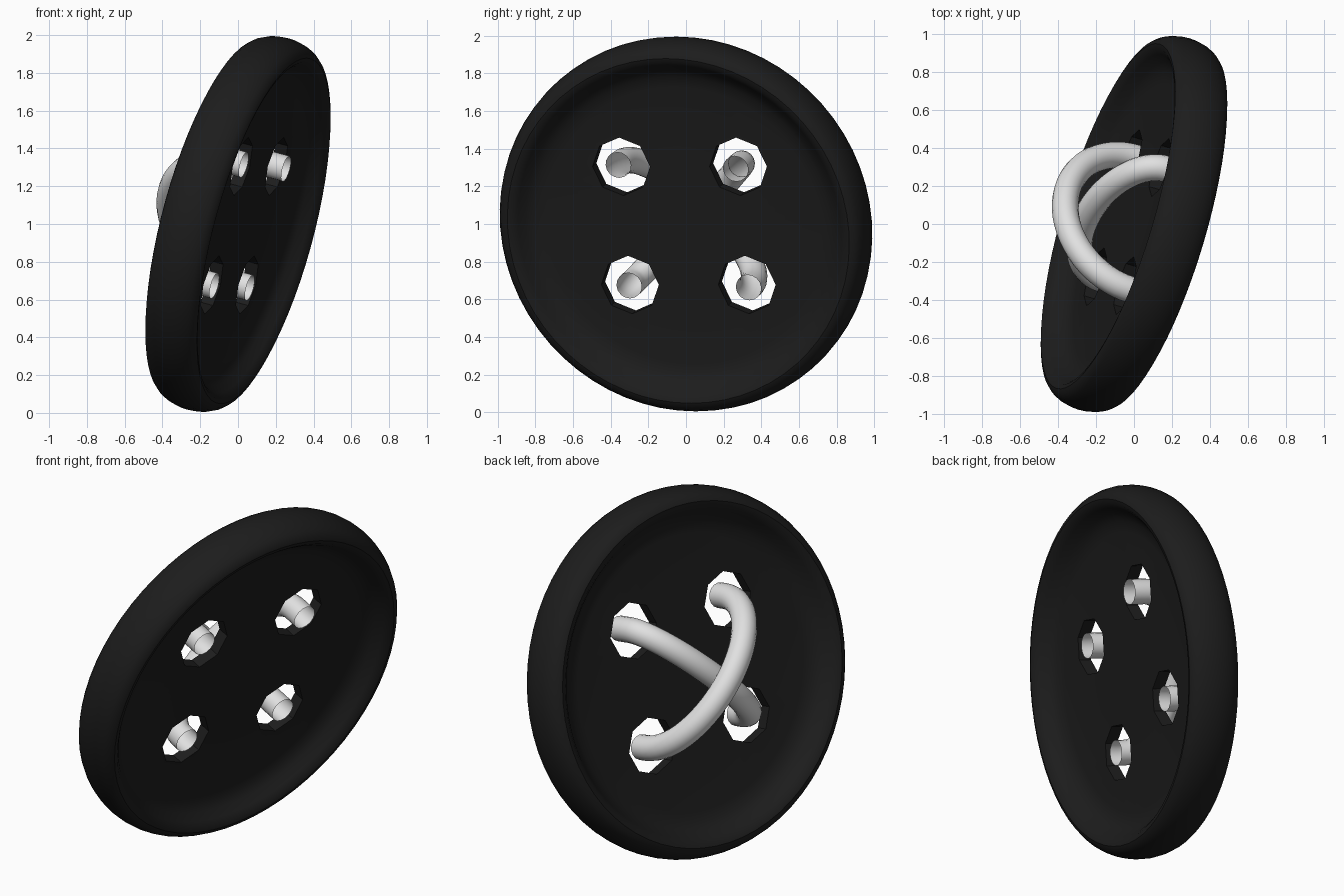
import bpy, bmesh, math
from mathutils import Vector, Matrix

if "Cube" in bpy.data.objects:
    bpy.data.objects.remove(bpy.data.objects["Cube"])

# Tilted frame of the button: U and V lie in its plane, N points out of its face
U = Vector((0.287, 0.958, 0)).normalized()
N = U.cross(Vector((0.238, -0.077, 0.968))).normalized()
V = N.cross(U)
FRAME = Matrix.Translation((0, 0, 1)) @ Matrix((U, V, N)).transposed().to_4x4()
HOLE = 0.324          # hole offset along U and V


def material(name, value):
    m = bpy.data.materials.new(name)
    m.diffuse_color = (value, value, value, 1)
    m.use_nodes = True
    m.node_tree.nodes["Principled BSDF"].inputs["Base Color"].default_value = m.diffuse_color
    return m


black = material("black plastic", 0.012)
white = material("white thread", 0.75)


def add_mesh(name, bm, mat):
    bmesh.ops.recalc_face_normals(bm, faces=bm.faces)
    me = bpy.data.meshes.new(name)
    bm.to_mesh(me)
    bm.free()
    me.materials.append(mat)
    ob = bpy.data.objects.new(name, me)
    ob.matrix_world = FRAME
    bpy.context.collection.objects.link(ob)
    return ob


def activate(ob):
    bpy.ops.object.select_all(action='DESELECT')
    ob.select_set(True)
    bpy.context.view_layer.objects.active = ob


# Button disc: half profile mirrored, then spun around the axis
half = [(0, 0.035), (0.4, 0.035), (0.76, 0.036), (0.82, 0.046), (0.865, 0.075),
        (0.895, 0.115), (0.92, 0.14), (0.945, 0.147), (0.97, 0.138),
        (0.992, 0.112), (1.008, 0.075), (1.017, 0.035)]
profile = half + [(1.019, 0)] + [(r, -h) for r, h in reversed(half)]
bm = bmesh.new()
verts = [bm.verts.new((r, 0, h)) for r, h in profile]
edges = [bm.edges.new(p) for p in zip(verts, verts[1:])]
bmesh.ops.spin(bm, geom=verts + edges, axis=(0, 0, 1), cent=(0, 0, 0),
               angle=math.tau, steps=64)
bmesh.ops.remove_doubles(bm, verts=bm.verts, dist=0.0005)
button = add_mesh("button", bm, black)

# Four octagonal thread holes
bm = bmesh.new()
for sx in (-1, 1):
    for sy in (-1, 1):
        bmesh.ops.create_cone(bm, cap_ends=True, segments=8, radius1=0.159,
                              radius2=0.159, depth=0.5,
                              matrix=Matrix.Translation((sx * HOLE, sy * HOLE, 0)))
cutter = add_mesh("hole_cutter", bm, black)
cutter.hide_render = True
activate(button)
mod = button.modifiers.new("holes", 'BOOLEAN')
mod.operation = 'DIFFERENCE'
mod.solver = 'EXACT'
mod.object = cutter
bpy.ops.object.modifier_apply(modifier=mod.name)
bpy.data.objects.remove(cutter)
bpy.ops.object.shade_smooth_by_angle(angle=math.radians(35))


# Threads: elliptical arches across the back, with ends poking through the holes
def thread(name, direction, reach, height, start_out, end_out):
    d = Vector(direction).normalized()
    pts = [d * reach + Vector((0, 0, start_out))]
    for i in range(33):
        t = math.pi * i / 32
        pts.append(d * reach * math.cos(t) - Vector((0, 0, height * math.sin(t))))
    pts.append(-d * reach + Vector((0, 0, end_out)))
    cu = bpy.data.curves.new(name, 'CURVE')
    cu.dimensions = '3D'
    cu.bevel_depth = 0.07
    cu.bevel_resolution = 6
    sp = cu.splines.new('POLY')
    sp.points.add(len(pts) - 1)
    for p, co in zip(sp.points, pts):
        p.co = (*co, 1)
    cu.materials.append(white)
    ob = bpy.data.objects.new(name, cu)
    ob.matrix_world = FRAME
    bpy.context.collection.objects.link(ob)
    activate(ob)
    bpy.ops.object.convert(target='MESH')
    bpy.ops.object.shade_smooth_by_angle(angle=math.radians(40))


thread("outer_thread", (-1, 1, 0), 0.475, 0.39, 0.05, 0.05)
thread("inner_thread", (1, 1, 0), 0.46, 0.25, 0.09, 0.05)
